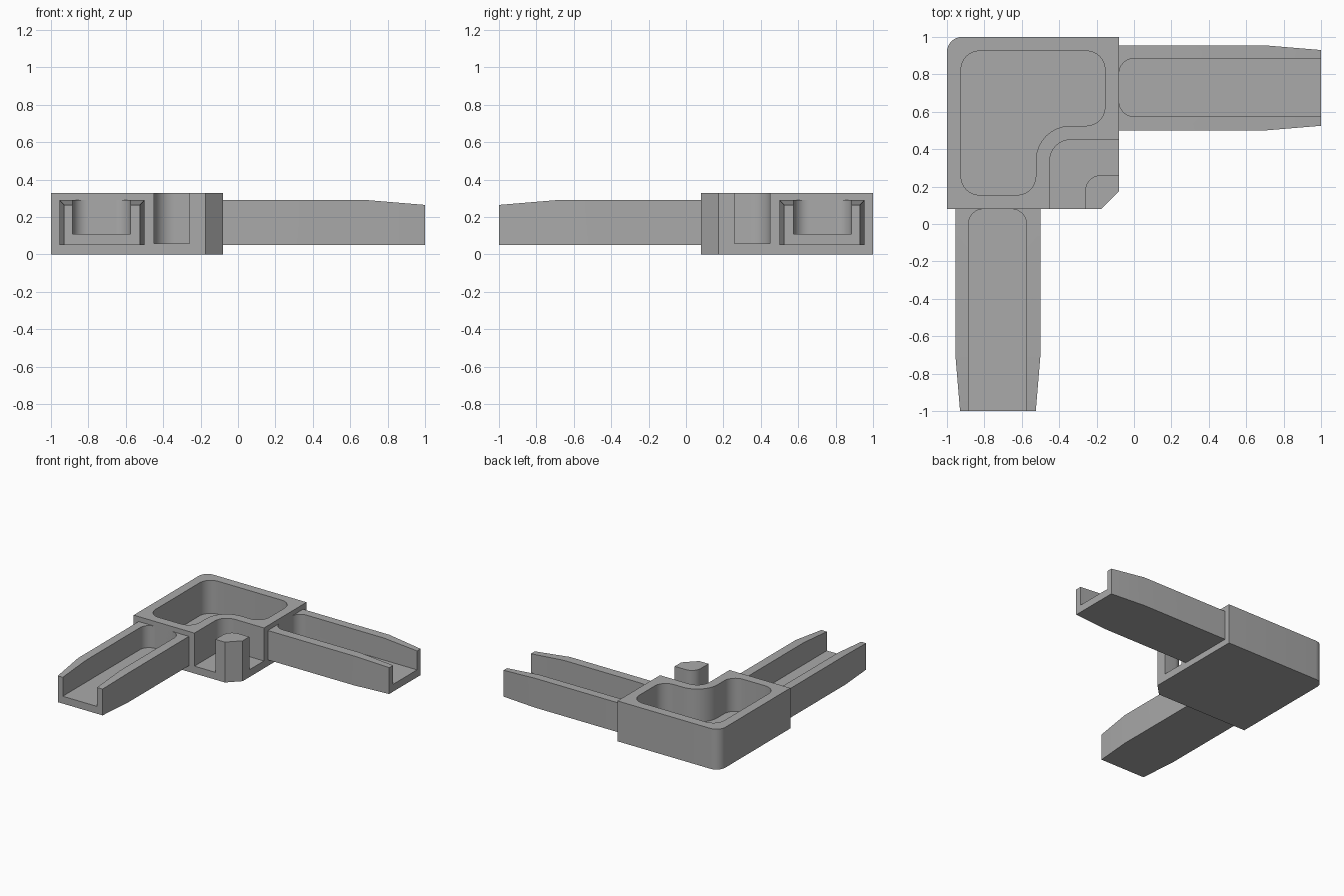
import bpy
import bmesh
import math
from mathutils import Vector

cube = bpy.data.objects.get("Cube")
if cube:
    bpy.data.objects.remove(cube, do_unlink=True)

grey = bpy.data.materials.new("matte grey plastic")
grey.use_nodes = True
colour = (0.4, 0.4, 0.4, 1)
grey.diffuse_color = colour
grey.node_tree.nodes["Principled BSDF"].inputs["Base Color"].default_value = colour

STEPS = 8
HEIGHT = 0.33
FLOOR = 0.06
EDGE = -0.08      # inner face of the corner block, where the arms begin


def fillet(corners):
    """Outline from (x, y, radius) corners; a zero radius stays sharp."""
    points = []
    for i, (x, y, r) in enumerate(corners):
        p = Vector((x, y))
        if not r:
            points.append(p)
            continue
        a = (Vector(corners[i - 1][:2]) - p).normalized()
        b = (Vector(corners[(i + 1) % len(corners)][:2]) - p).normalized()
        for k in range(STEPS + 1):      # right-angle corners only
            t = math.pi / 2 * k / STEPS
            points.append(p + r * (a * (1 - math.sin(t)) + b * (1 - math.cos(t))))
    return points


def diagonal(p):
    """Reflect a plan point across the bracket's symmetry line."""
    return Vector((-p.y, -p.x))


def prism(name, corners, z0, z1, flip=False, taper=None):
    bm = bmesh.new()
    points = fillet(corners)
    base = bm.faces.new([bm.verts.new((p.x, p.y, z0)) for p in points])
    top = bmesh.ops.extrude_face_region(bm, geom=[base])["geom"]
    for v in top:
        if isinstance(v, bmesh.types.BMVert):
            v.co.z = z1
    if taper:       # slope the top down from taper[0] to the tip
        bmesh.ops.bisect_plane(bm, geom=bm.verts[:] + bm.edges[:] + bm.faces[:],
                               plane_co=(taper[0], 0, 0), plane_no=(1, 0, 0))
        for v in bm.verts:
            if v.co.x > taper[0] + 0.1 and v.co.z > z1 - 0.01:
                v.co.z = taper[1]
    if flip:
        for v in bm.verts:
            v.co.xy = diagonal(v.co)
    bmesh.ops.recalc_face_normals(bm, faces=bm.faces[:])
    mesh = bpy.data.meshes.new(name)
    bm.to_mesh(mesh)
    bm.free()
    mesh.materials.append(grey)
    obj = bpy.data.objects.new(name, mesh)
    bpy.context.collection.objects.link(obj)
    return obj


def select(obj):
    bpy.ops.object.select_all(action="DESELECT")
    obj.select_set(True)
    bpy.context.view_layer.objects.active = obj


def cut(obj, cutter):
    select(obj)
    mod = obj.modifiers.new("cut", "BOOLEAN")
    mod.operation = "DIFFERENCE"
    mod.solver = "EXACT"
    mod.object = cutter
    bpy.ops.object.modifier_apply(modifier=mod.name)
    bpy.data.objects.remove(cutter, do_unlink=True)


def finish(obj):
    select(obj)
    bpy.ops.object.shade_smooth_by_angle(angle=math.radians(30))


# Corner block with one rounded outer corner and a chamfered inner corner
block = prism("corner_block", [
    (-1, 0.08, 0), (-0.175, 0.08, 0), (EDGE, 0.175, 0),
    (EDGE, 1, 0), (-1, 1, 0.08)], 0, HEIGHT)

# Large pocket that bends around the inner notch
cut(block, prism("pocket_cutter", [
    (-0.925, 0.155, 0.1), (-0.525, 0.155, 0.1), (-0.525, 0.525, 0.185),
    (-0.155, 0.525, 0.1), (-0.155, 0.925, 0.1), (-0.925, 0.925, 0.1)],
    FLOOR, HEIGHT + 0.1))

# L-shaped notch, leaving the small post standing
cut(block, prism("notch_cutter", [
    (-0.45, 0, 0), (-0.26, 0, 0), (-0.26, 0.26, 0.08),
    (0, 0.26, 0), (0, 0.45, 0), (-0.45, 0.45, 0.11)],
    FLOOR, HEIGHT + 0.1))
finish(block)

# Two tapered channel arms, mirrored across the diagonal
for name, flip in (("right_arm", False), ("front_arm", True)):
    root = EDGE - 0.005
    arm = prism(name, [
        (root, 0.5, 0), (0.7, 0.5, 0), (1, 0.525, 0),
        (1, 0.93, 0), (0.7, 0.955, 0), (root, 0.955, 0)],
        0.05, 0.29, flip, taper=(0.7, 0.265))
    cut(arm, prism("channel_cutter", [
        (EDGE, 0.575, 0.08), (1.1, 0.575, 0), (1.1, 0.885, 0),
        (EDGE, 0.885, 0.08)], 0.11, 0.5, flip))
    finish(arm)
